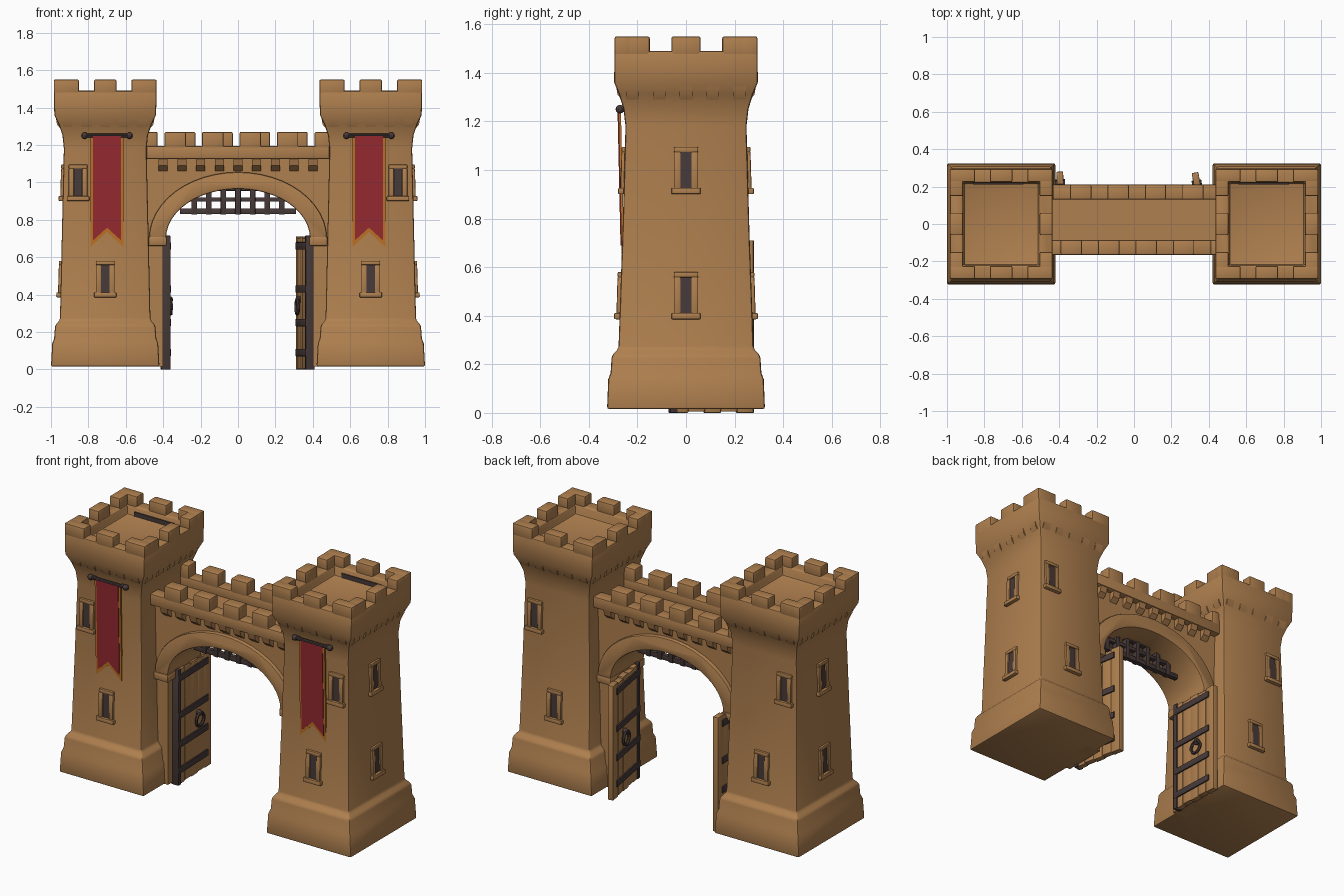
import bpy, bmesh, math
from mathutils import Matrix, Vector

if "Cube" in bpy.data.objects:
    bpy.data.objects.remove(bpy.data.objects["Cube"])


def material(name, rgb):
    m = bpy.data.materials.new(name)
    m.diffuse_color = (*rgb, 1)
    m.use_nodes = True
    m.node_tree.nodes["Principled BSDF"].inputs["Base Color"].default_value = m.diffuse_color
    return m


STONE = material("tan_stone", (0.43, 0.215, 0.078))
IRON = material("dark_iron", (0.062, 0.042, 0.04))
RED = material("red_cloth", (0.30, 0.022, 0.03))
GOLD = material("gold_trim", (0.50, 0.17, 0.018))
I = Matrix.Identity(4)


def T(x, y, z):
    return Matrix.Translation((x, y, z))


def RZ(deg):
    return Matrix.Rotation(math.radians(deg), 4, 'Z')


def finish(name, bm, mat, bevel=0.0, M=I):
    bmesh.ops.recalc_face_normals(bm, faces=bm.faces)
    if bevel:
        edges = [e for e in bm.edges if e.is_manifold and e.calc_face_angle(0) > 0.6]
        bmesh.ops.bevel(bm, geom=edges, offset=bevel, segments=2, profile=0.5,
                        affect='EDGES', clamp_overlap=True)
    bm.transform(M)
    me = bpy.data.meshes.new(name)
    bm.to_mesh(me)
    bm.free()
    me.materials.append(mat)
    ob = bpy.data.objects.new(name, me)
    bpy.context.collection.objects.link(ob)
    return ob


def boxes(name, items, mat, bevel=0.0, M=I):
    """Several boxes in one object; each is (x0, x1, y0, y1, z0, z1)."""
    bm = bmesh.new()
    for x0, x1, y0, y1, z0, z1 in items:
        m = T((x0 + x1) / 2, (y0 + y1) / 2, (z0 + z1) / 2) @ Matrix.Diagonal(
            (x1 - x0, y1 - y0, z1 - z0, 1))
        bmesh.ops.create_cube(bm, size=1, matrix=m)
    return finish(name, bm, mat, bevel, M)


def prisms(name, profile, y0, y1, mat, mats=(I,), bevel=0.0):
    """Extrude an XZ profile along Y, once for every matrix."""
    bm = bmesh.new()
    for m in mats:
        a = [bm.verts.new(m @ Vector((x, y0, z))) for x, z in profile]
        b = [bm.verts.new(m @ Vector((x, y1, z))) for x, z in profile]
        bm.faces.new(a)
        bm.faces.new(b)
        for i in range(len(a)):
            j = (i + 1) % len(a)
            bm.faces.new((a[i], a[j], b[j], b[i]))
    return finish(name, bm, mat, bevel)


def loft(name, rings, mat, bevel, M):
    """Stack of rectangles (z, half x, half y)."""
    bm = bmesh.new()
    prev = None
    for z, hx, hy in rings:
        ring = [bm.verts.new((sx * hx, sy * hy, z))
                for sx, sy in ((-1, -1), (1, -1), (1, 1), (-1, 1))]
        if prev:
            for i in range(4):
                j = (i + 1) % 4
                bm.faces.new((prev[i], prev[j], ring[j], ring[i]))
        else:
            bm.faces.new(ring)
        prev = ring
    bm.faces.new(prev)
    return finish(name, bm, mat, bevel, M)


def window(M, z):
    """Arrow slit with raised stone surround, facing local -y."""
    M = M @ T(0, 0, z) @ Matrix.Rotation(-0.03, 4, 'X')
    boxes("window_slit", [(-.022, .022, -.005, .003, -.075, .075)], IRON, 0, M)
    boxes("window_frame", [(-.05, -.022, -.013, .02, -.08, .075),
                           (.022, .05, -.013, .02, -.08, .075),
                           (-.05, .05, -.013, .02, .073, .095),
                           (-.06, .06, -.022, .02, -.1, -.074)], STONE, 0.005, M)


def half_depth(z, lo, hi):
    return lo + (hi - lo) * (z - .27) / .91


TOWER = [(.015, .29, .325), (.14, .283, .32), (.165, .273, .31), (.235, .268, .306),
         (.265, .242, .278), (.75, .231, .261), (1.18, .221, .249), (1.25, .228, .257),
         (1.31, .248, .275), (1.36, .272, .296), (1.49, .275, .294),
         (1.49, .205, .222), (1.43, .2, .218)]

for side in (-1, 1):
    C = T(side * .71, 0, 0)
    loft("tower", TOWER, STONE, .01, C)

    # tower battlements
    hx, hy, t = .275, .294, .07
    merl = []
    for s in (-1, 1):
        y0, y1 = sorted((s * hy, s * (hy - t)))
        x0, x1 = sorted((s * hx, s * (hx - t)))
        merl += [(-.06, .06, y0, y1, 1.47, 1.55), (x0, x1, -.06, .06, 1.47, 1.55)]
        for q in (-1, 1):
            a, b = sorted((q * hx, q * (hx - .135)))
            merl.append((a, b, y0, y1, 1.47, 1.55))
            a, b = sorted((q * hy, q * (hy - .145)))
            merl.append((x0, x1, a, b, 1.47, 1.549))
    boxes("tower_merlons", merl, STONE, .008, C)

    # corbels under the tower parapet
    mats = [C @ RZ(a) @ T(k * w, -d, 0) @ RZ(90)
            for a, d, w in ((0, .292, .1), (90, .268, .11), (180, .292, .1), (270, .268, .11))
            for k in (-2, -1, 0, 1, 2)]
    prisms("tower_corbels", [(0, 1.37), (.06, 1.37), (.06, 1.25), (.01, 1.31)],
           -.026, .026, STONE, mats)

    # dark strip at the foot of the inner parapet
    boxes("parapet_gutter", [(-.15, .12, .212, .2185, 1.43, 1.458)], IRON, 0, C)

    # windows: front and back have the upper slit nearer the outside
    for z, off in ((.485, 0), (1.0, .145)):
        dy, dx = half_depth(z, .278, .249), half_depth(z, .242, .221)
        window(C @ T(side * off, -dy, 0), z)
        window(C @ T(side * off, dy, 0) @ RZ(180), z)
        window(C @ T(side * dx, 0, 0) @ RZ(90 * side), z)

    # swallow-tailed banner on its rod
    B = T(side * .70, -.272, 1.25) @ Matrix.Rotation(.022, 4, 'X')
    prisms("banner_trim", [(-.088, 0), (.088, 0), (.088, -.595), (0, -.515), (-.088, -.595)],
           -.006, .004, GOLD, [B])
    prisms("banner_cloth", [(-.075, .002), (.075, .002), (.075, -.56), (0, -.492), (-.075, -.56)],
           -.010, -.004, RED, [B])
    bm = bmesh.new()
    R = B @ Matrix.Rotation(math.pi / 2, 4, 'Y')
    bmesh.ops.create_cone(bm, cap_ends=True, segments=10, radius1=.011, radius2=.011,
                          depth=.25, matrix=R)
    for s in (-1, 1):
        bmesh.ops.create_uvsphere(bm, u_segments=10, v_segments=6, radius=.018,
                                  matrix=B @ T(s * .12, 0, 0))
        bmesh.ops.create_cube(bm, size=.022, matrix=B @ T(s * .1, .012, 0))
    finish("banner_rod", bm, IRON)

    # open door leaf, the right one slightly ajar
    D = T(side * .385, -.06, 0) @ RZ(10 if side > 0 else 2)
    n = 5
    w = .34 / n
    boxes("door_planks", [(-.018, .018, i * w, (i + 1) * w, .005 * (i % 2), .71 - .008 * (i % 2))
                          for i in range(n)], STONE, .004, D)
    boxes("door_bands", [(-.026, .026, -.006, .30, z - .02, z + .02)
                         for z in (.09, .25, .43, .66)]
          + [(-.024, .024, -.008, .022, 0, .715)], IRON, .003, D)
    bm = bmesh.new()
    for i in range(12):
        a = i * math.tau / 12
        bmesh.ops.create_cone(bm, cap_ends=True, segments=6, radius1=.009, radius2=.009,
                              depth=.025, matrix=D @ T(-side * .034, .2 + .038 * math.cos(a),
                                                       .335 + .038 * math.sin(a))
                              @ Matrix.Rotation(a, 4, 'X'))
    bmesh.ops.create_uvsphere(bm, u_segments=8, v_segments=6, radius=.02,
                              matrix=D @ T(-side * .025, .2, .373))
    finish("door_ring", bm, IRON)


# gate wall with arched opening
def arc(a, b, n=24):
    return [(-a * math.cos(math.pi * i / n), .70 + b * math.sin(math.pi * i / n))
            for i in range(n + 1)]


prisms("gate_wall", [(-.5, .015), (-.40, .015)] + arc(.40, .27)
       + [(.40, .015), (.5, .015), (.5, 1.14), (-.5, 1.14)], -.115, .165, STONE)
prisms("arch_band", arc(.385, .265) + arc(.475, .355)[::-1], -.14, .19, STONE, bevel=.008)
boxes("arch_impost", [(min(s * .38, s * .48), max(s * .38, s * .48), -.145, .195, .66, .71)
                      for s in (-1, 1)], STONE, .01)

# wall parapets, battlements and corbels
for nm, y0, y1, first in (("front", -.165, -.085, -.335), ("back", .13, .21, -.285)):
    boxes(nm + "_parapet", [(-.49, .49, y0, y1, 1.125, 1.195)], STONE, .008)
    boxes(nm + "_merlons", [(first + .2 * k - .057, first + .2 * k + .057, y0, y1, 1.18, 1.27)
                            for k in range(4)], STONE, .008)
    e = -first + .125
    e0, e1 = (.41, .49) if nm == "front" else (-.49, -.43)
    boxes(nm + "_end_merlon", [(e0, e1, y0, y1, 1.18, 1.27)], STONE, .008)
    turn = 90 if nm == "front" else -90
    face = y0 + .004 if nm == "front" else y1 - .004
    prisms(nm + "_corbels", [(0, 1.135), (.06, 1.135), (.06, 1.05), (.012, 1.09)],
           -.024, .024, STONE, [T(-.4 + .1 * k, face, 0) @ RZ(turn) for k in range(9)])

# raised portcullis
bars = [(-.31, .31, .005, .035, .83, .86), (-.28, .28, .005, .035, .897, .919),
        (-.18, .18, .005, .035, .955, .98)]
for k in range(-3, 4):
    x = k * .078
    top = .72 + .27 * math.sqrt(1 - (x / .4) ** 2)
    bars.append((x - .015, x + .015, 0, .04, .828, top))
boxes("portcullis", bars, IRON, .003)

# soft shading with sharp edges kept
for ob in bpy.context.collection.objects:
    ob.select_set(True)
    bpy.context.view_layer.objects.active = ob
bpy.ops.object.shade_smooth_by_angle(angle=math.radians(32))
